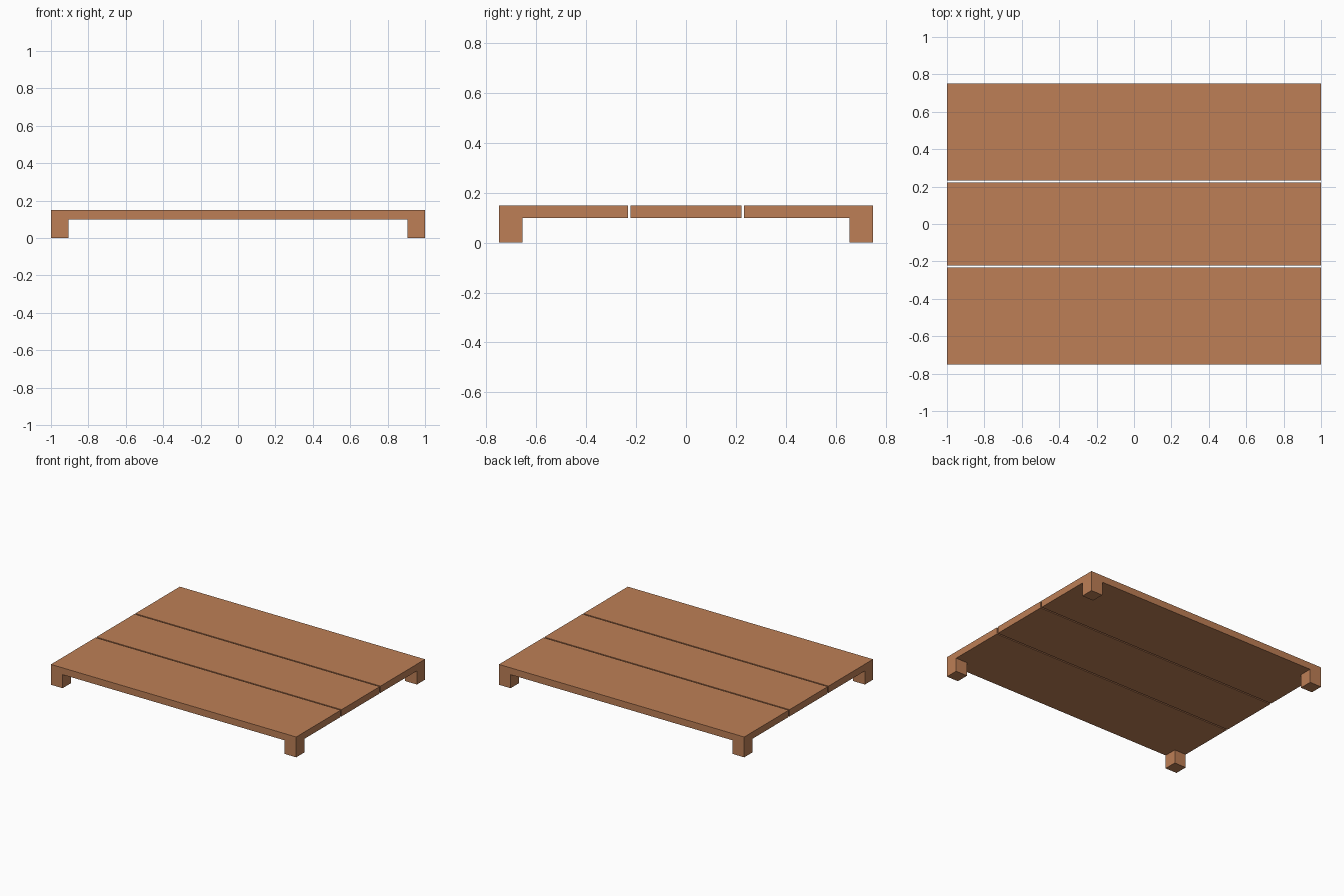
import bpy, bmesh, math
from mathutils import Vector, Matrix

if "Cube" in bpy.data.objects:
    bpy.data.objects.remove(bpy.data.objects["Cube"])

HALF_X, HALF_Y = 1.0, 0.75
TOP, UNDER = 0.15, 0.10
LEG = 0.095
GAP_IN, GAP_OUT = 0.222, 0.232

wood = bpy.data.materials.new("warm brown wood")
wood.diffuse_color = (0.509, 0.212, 0.093, 1)
wood.use_nodes = True
wood.node_tree.nodes["Principled BSDF"].inputs["Base Color"].default_value = wood.diffuse_color


def plank(name, y0, y1, outer=0):
    """Board from y0 to y1; outer = -1/1 pulls legs out of that side's corners."""
    bm = bmesh.new()
    size = Vector((2 * HALF_X, y1 - y0, TOP - UNDER))
    mid = Vector((0, (y0 + y1) / 2, (TOP + UNDER) / 2))
    bmesh.ops.create_cube(bm, size=1, matrix=Matrix.Translation(mid) @ Matrix.Diagonal((*size, 1)))
    if outer:
        xi, yi = HALF_X - LEG, HALF_Y - LEG
        for co, no in (((xi, 0, 0), (1, 0, 0)), ((-xi, 0, 0), (1, 0, 0)),
                       ((0, outer * yi, 0), (0, 1, 0))):
            bmesh.ops.bisect_plane(bm, geom=bm.verts[:] + bm.edges[:] + bm.faces[:],
                                   plane_co=co, plane_no=no)
        # legs: corner faces of the underside drawn down to the floor
        bm.normal_update()
        feet = []
        for f in bm.faces:
            c = f.calc_center_median()
            if f.normal.z < -0.9 and abs(c.x) > xi and c.y * outer > yi:
                feet.append(f)
        for f in bmesh.ops.extrude_discrete_faces(bm, faces=feet)["faces"]:
            for v in f.verts:
                v.co.z = 0
        bmesh.ops.remove_doubles(bm, verts=bm.verts[:], dist=1e-5)
        bmesh.ops.dissolve_limit(bm, angle_limit=math.radians(1),
                                 verts=bm.verts[:], edges=bm.edges[:])
    bmesh.ops.recalc_face_normals(bm, faces=bm.faces[:])
    me = bpy.data.meshes.new(name)
    bm.to_mesh(me)
    bm.free()
    me.materials.append(wood)
    bpy.context.collection.objects.link(bpy.data.objects.new(name, me))


# three boards with narrow open gaps; the outer two carry the legs
plank("front_plank_with_legs", -HALF_Y, -GAP_OUT, -1)
plank("middle_plank", -GAP_IN, GAP_IN)
plank("back_plank_with_legs", GAP_OUT, HALF_Y, 1)
